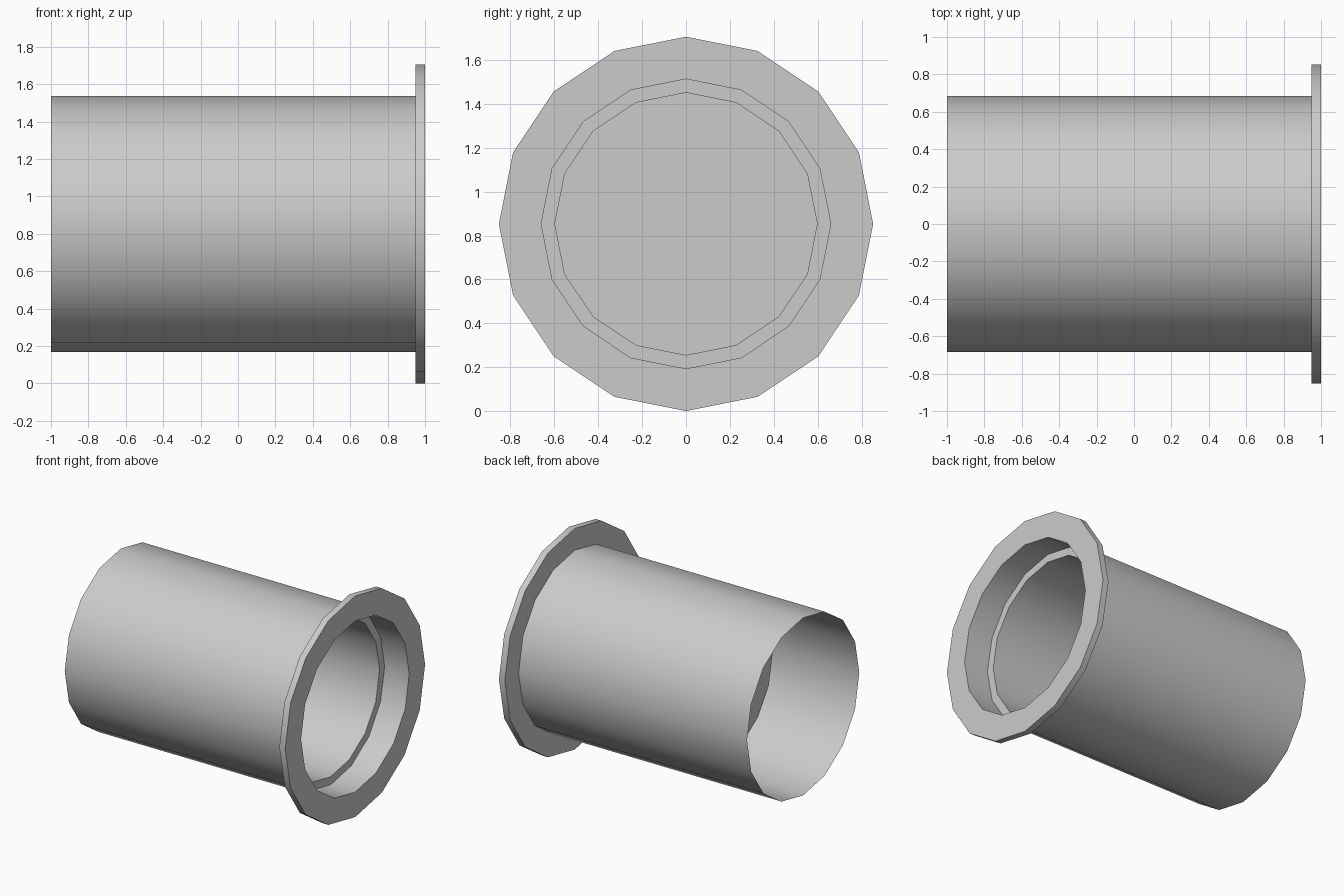
import bpy, bmesh, math

if "Cube" in bpy.data.objects:
    bpy.data.objects.remove(bpy.data.objects["Cube"])

SIDES = 16
CENTRE_Z = 0.853

# (x, radius) profile: open rear end, outer wall, flange, stepped bore, bore bottom
PROFILE = [(-1.0, 0.685), (0.95, 0.685), (0.95, 0.853), (1.0, 0.853),
           (1.0, 0.66), (0.79, 0.66), (0.79, 0.598), (-0.32, 0.598)]


def ring(bm, x, r):
    angles = [2 * math.pi * i / SIDES for i in range(SIDES)]
    return [bm.verts.new((x, r * math.cos(a), CENTRE_Z + r * math.sin(a))) for a in angles]


# Flanged tube with a blind inner bore, lathed around the x axis
bm = bmesh.new()
rings = [ring(bm, x, r) for x, r in PROFILE]
for a, b in zip(rings, rings[1:]):
    for i in range(SIDES):
        j = (i + 1) % SIDES
        bm.faces.new((a[i], a[j], b[j], b[i]))
bm.faces.new(rings[-1])

# Make the outer wall face outward
bm.normal_update()
bm.faces.ensure_lookup_table()
bmesh.ops.recalc_face_normals(bm, faces=bm.faces)
f = bm.faces[0]
c = f.calc_center_median()
if f.normal.y * c.y + f.normal.z * (c.z - CENTRE_Z) < 0:
    bmesh.ops.reverse_faces(bm, faces=bm.faces)

mesh = bpy.data.meshes.new("flanged_tube")
bm.to_mesh(mesh)
bm.free()
tube = bpy.data.objects.new("flanged_tube", mesh)
bpy.context.collection.objects.link(tube)

# Smooth walls, sharp rims
bpy.context.view_layer.objects.active = tube
tube.select_set(True)
bpy.ops.object.shade_smooth_by_angle(angle=math.radians(30))
